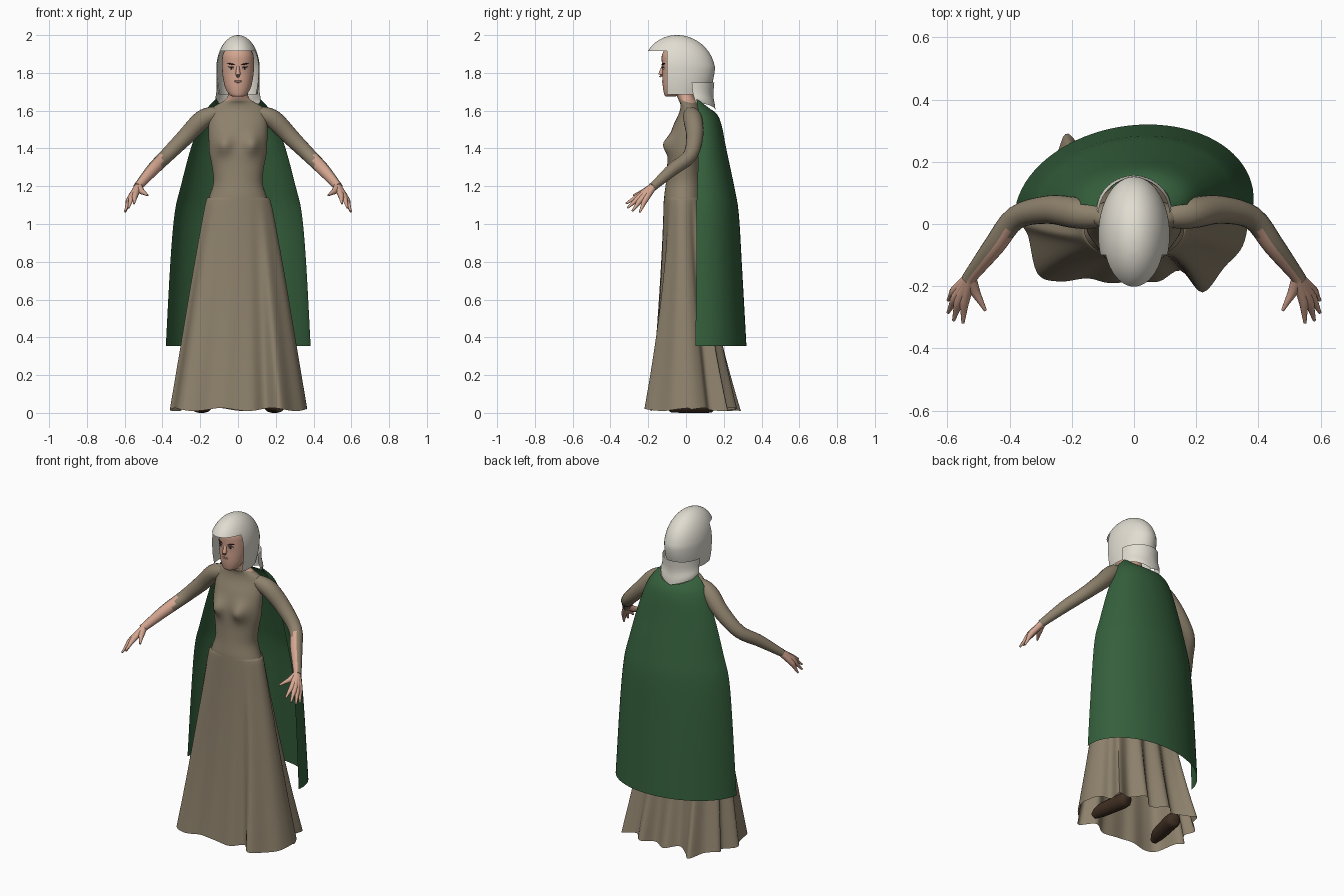
import bpy, bmesh
from math import sin, cos, pi, exp, radians
from mathutils import Vector, Matrix

cube = bpy.data.objects.get("Cube")
if cube:
    bpy.data.objects.remove(cube, do_unlink=True)


def material(name, rgb):
    m = bpy.data.materials.new(name)
    m.use_nodes = True
    m.diffuse_color = (*rgb, 1)
    bsdf = m.node_tree.nodes["Principled BSDF"]
    bsdf.inputs["Base Color"].default_value = (*rgb, 1)
    bsdf.inputs["Roughness"].default_value = 0.8
    return m


DRESS = material("dress_taupe", (0.27, 0.22, 0.15))
SKIN = material("skin", (0.66, 0.38, 0.28))
HAIR = material("pale_hair", (0.75, 0.72, 0.64))
GREEN = material("cape_green", (0.035, 0.115, 0.045))
SHOE = material("shoe_brown", (0.05, 0.028, 0.016))
DARK = material("brow_dark", (0.03, 0.02, 0.018))
WHITE = material("eye_white", (0.6, 0.55, 0.5))
LIP = material("lips", (0.42, 0.22, 0.17))


def finish(name, bm, mats, rule=None):
    """Turn a bmesh into a smooth object; rule picks the material per face."""
    bmesh.ops.recalc_face_normals(bm, faces=bm.faces)
    bm.normal_update()
    if rule:
        for f in bm.faces:
            f.material_index = rule(f.calc_center_median(), f.normal)
    me = bpy.data.meshes.new(name)
    bm.to_mesh(me)
    bm.free()
    for m in mats:
        me.materials.append(m)
    me.shade_smooth()
    me.set_sharp_from_angle(angle=radians(50))
    ob = bpy.data.objects.new(name, me)
    bpy.context.collection.objects.link(ob)


def smooth(keys, n, closed=False):
    """Catmull-Rom through tuples, n steps per span."""
    out, c = [], len(keys)
    at = (lambda i: keys[i % c]) if closed else (lambda i: keys[min(max(i, 0), c - 1)])
    for i in range(c if closed else c - 1):
        p = [at(i + k) for k in (-1, 0, 1, 2)]
        for s in range(n):
            t = s / n
            out.append(tuple(
                b + 0.5 * t * (d - a + t * (2*a - 5*b + 4*d - e + t * (3*(b - d) + e - a)))
                for a, b, d, e in zip(*p)))
    return out if closed else out + [tuple(keys[-1])]


def loft(rings, wrap=True, caps=True):
    bm = bmesh.new()
    rows = [[bm.verts.new(p) for p in r] for r in rings]
    n = len(rows[0])
    for a, b in zip(rows, rows[1:]):
        for i in range(n if wrap else n - 1):
            j = (i + 1) % n
            bm.faces.new((a[i], a[j], b[j], b[i]))
    if caps:
        bm.faces.new(rows[0])
        bm.faces.new(rows[-1])
    return bm


def ellipses(keys, sides=32, steps=4):
    """Rings from keys of (z, centre y, x radius, y radius)."""
    return [[Vector((rx * cos(2*pi*i/sides), y + ry * sin(2*pi*i/sides), z)) for i in range(sides)]
            for z, y, rx, ry in smooth(keys, steps)]


def tube(path, sides=12, steps=3):
    """Closed tube along keys of (x, y, z, radius)."""
    pts = smooth(path, steps)
    rings = []
    for i, p in enumerate(pts):
        d = Vector(pts[min(i + 1, len(pts) - 1)][:3]) - Vector(pts[max(i - 1, 0)][:3])
        q = d.to_track_quat("Z", "Y")
        rings.append([Vector(p[:3]) + q @ Vector((p[3] * cos(2*pi*k/sides), p[3] * sin(2*pi*k/sides), 0))
                      for k in range(sides)])
    return loft(rings)


def flip(path, s):
    return [(p[0] * s, *p[1:]) for p in path]


def plate(name, loc, size, turn, roll, mat):
    """Thin oval lying on the face."""
    bm = bmesh.new()
    bmesh.ops.create_uvsphere(bm, u_segments=16, v_segments=8, radius=1)
    bm.transform(Matrix.Translation(loc) @ Matrix.Rotation(turn, 4, "Z")
                 @ Matrix.Rotation(roll, 4, "Y") @ Matrix.Diagonal((*size, 1)))
    finish(name, bm, [mat])


# Bodice, with the bust pushed forward
rings = ellipses([(1.11, -.015, .165, .1), (1.15, -.015, .15, .1), (1.22, -.012, .13, .094),
                  (1.3, -.01, .137, .09), (1.38, -.005, .152, .092), (1.45, 0, .155, .09),
                  (1.52, .01, .155, .078), (1.58, .022, .15, .062), (1.615, .022, .135, .052),
                  (1.638, .015, .1, .046), (1.652, .008, .07, .046), (1.664, .004, .056, .043)], 48)
for ring in rings:
    for p in ring:
        if p.y < 0:
            p.y -= 0.04 * exp(-((abs(p.x) - .075) / .04) ** 2 - ((p.z - 1.42) / .05) ** 2)
finish("bodice", loft(rings), [DRESS])

# Skirt: waist oval blending into a folded hem
hem = smooth([(.365, .03), (.33, .1), (.28, .13), (.29, .22), (.2, .2), (.13, .27), (.06, .21),
              (-.03, .265), (-.1, .21), (-.17, .25), (-.22, .29), (-.26, .2), (-.33, .14),
              (-.3, .08), (-.36, .01), (-.34, -.04), (-.31, -.16), (-.24, -.185), (-.15, -.175),
              (-.08, -.19), (0, -.185), (.08, -.185), (.15, -.15), (.22, -.22), (.29, -.14),
              (.35, -.07)], 5, True)
rings = []
for z, f in smooth([(1.14, 0), (1.1, .09), (.85, .32), (.6, .53), (.3, .77), (.018, 1)], 4):
    ring = []
    for i, (x, y) in enumerate(hem):
        a = 2 * pi * i / len(hem)
        wx, wy = .16 * cos(a), -.015 + .102 * sin(a)
        ring.append((wx + (x - wx) * f, wy + (y - wy) * f ** 1.6, z + .008 * f * sin(i * .35)))
    rings.append(ring)
finish("skirt", loft(rings, caps=False), [DRESS])

# Cape: half-round sheet open at the front, scooped at the neck
rings = []
for k, (z, y, rx, ry) in enumerate(smooth(
        [(1.665, .055, .115, .085), (1.58, .065, .185, .112), (1.4, .065, .25, .148),
         (1.2, .06, .303, .195), (1.06, .055, .335, .224), (.8, .055, .358, .24),
         (.355, .05, .382, .27)], 4)):
    drop = .065 * max(0, 1 - k / 6)
    rings.append([(rx * cos(a) + .045 * sin(a) * rx / .38, y + ry * sin(a), z - drop * sin(a))
                  for a in (pi * i / 40 for i in range(41))])
finish("cape", loft(rings, False, False), [GREEN])

# Neck and head
finish("neck", loft(ellipses([(1.6, .02, .12, .035), (1.64, .018, .093, .043),
                              (1.67, .0, .056, .045), (1.74, -.02, .052, .05)])), [SKIN])
finish("head", loft(ellipses([(1.674, -.085, .025, .022), (1.685, -.073, .046, .042),
                              (1.72, -.055, .067, .067), (1.76, -.045, .077, .08),
                              (1.8, -.04, .083, .085), (1.85, -.04, .084, .088),
                              (1.9, -.04, .08, .086), (1.95, -.04, .05, .055)])), [SKIN])
finish("nose", tube([(0, -.117, 1.85, .006), (0, -.126, 1.82, .009), (0, -.133, 1.792, .013),
                     (0, -.128, 1.78, .007)]), [SKIN])
plate("upper_lip", (0, -.123, 1.757), (.02, .004, .003), 0, 0, LIP)
plate("lower_lip", (0, -.122, 1.75), (.016, .004, .003), 0, 0, LIP)
for s, side in ((1, "left"), (-1, "right")):
    turn = radians(25) * s
    plate(side + "_eye", (.036 * s, -.1195, 1.825), (.015, .003, .006), turn, 0, WHITE)
    plate(side + "_iris", (.035 * s, -.122, 1.826), (.007, .002, .0055), turn, 0, DARK)
    plate(side + "_lash", (.036 * s, -.121, 1.832), (.018, .003, .003), turn, 0, DARK)
    plate(side + "_eyebrow", (.037 * s, -.1205, 1.847), (.023, .004, .004), turn, -.2 * s, DARK)

# Hair cap, cut open around the face
keys = [(1.685, -.035, .104, .15), (1.75, -.035, .113, .176)]
for i in range(10):
    a = pi / 2 * i / 9.1
    keys.append((1.82 + .18 * sin(a), -.035 - .013 * sin(a), .115 * cos(a), .188 * cos(a)))
bm = loft(ellipses(keys, 48, 2), caps=False)
bmesh.ops.holes_fill(bm, edges=[e for e in bm.edges if e.is_boundary and e.verts[0].co.z > 1.9])
for co, no in (((0, 0, 1.915), (0, 0, 1)), ((0, -.1, 0), (0, 1, 0))):
    bmesh.ops.bisect_plane(bm, geom=bm.verts[:] + bm.edges[:] + bm.faces[:], plane_co=co, plane_no=no)
gone = [f for f in bm.faces
        if f.calc_center_median().z < 1.915 and f.calc_center_median().y < -.1]
bmesh.ops.delete(bm, geom=gone, context="FACES")
finish("hair_cap", bm, [HAIR])

# Hair falling behind the neck
rings = []
for z, y, rx, ry in smooth([(1.75, .03, .114, .12), (1.68, .035, .115, .11),
                            (1.63, .045, .12, .108), (1.6, .05, .116, .106)], 3):
    rings.append([(rx * cos(a), y + ry * sin(a), z + .04 * (1.75 - z) / .15 * abs(cos(a)))
                  for a in (pi * i / 24 for i in range(25))])
finish("hair_back", loft(rings, False, False), [HAIR])

# Arms, hands and shoes
arm = [(.09, .022, 1.595, .03), (.15, .03, 1.573, .046), (.2, .038, 1.543, .05),
       (.28, .046, 1.46, .045), (.38, .02, 1.36, .038), (.45, -.07, 1.29, .034),
       (.52, -.16, 1.21, .024), (.532, -.178, 1.195, .023)]
fingers = {
    "little": ((.575, -.215, 1.13), (.598, -.245, 1.062)),
    "ring": ((.572, -.235, 1.134), (.598, -.285, 1.068)),
    "middle": ((.562, -.245, 1.142), (.58, -.31, 1.085)),
    "index": ((.545, -.245, 1.152), (.55, -.318, 1.108)),
    "thumb": ((.512, -.215, 1.175), (.478, -.278, 1.152)),
}
for s, side in ((1, "left"), (-1, "right")):
    inner = Vector((-.45 * s, -.85, -.1))

    def bare(c, n):
        return int(c.y < -.015 and abs(c.x) > .4 and n.dot(inner) > .1)

    finish(side + "_arm", tube(flip(arm, s), 20, 4), [DRESS, SKIN], bare)
    for finger, (knuckle, tip) in fingers.items():
        k, t = Vector(knuckle), Vector(tip)
        path = [(.527, -.172, 1.2, .02), (*k, .0165), (*k.lerp(t, .5), .0105), (*t, .005)]
        finish(f"{side}_{finger}_finger", tube(flip(path, s), 10), [SKIN])
    shoe = [(.17, .16, .04, .012), (.175, .14, .045, .042), (.19, .06, .043, .043),
            (.21, -.04, .038, .038), (.22, -.09, .022, .02)]
    finish(side + "_shoe", tube(flip(shoe, s)), [SHOE])
